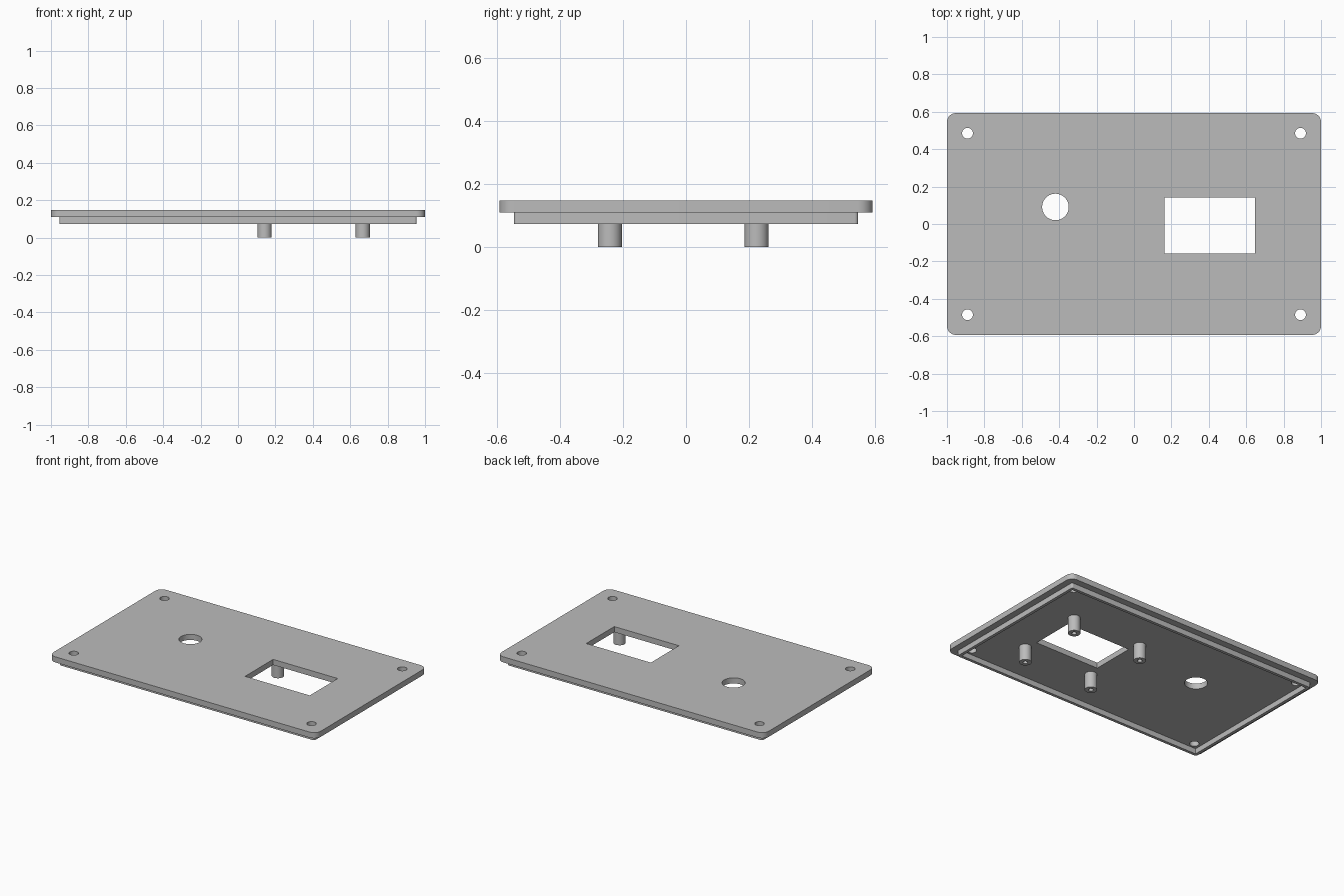
import bpy, bmesh
from math import cos, sin, pi

cube = bpy.data.objects.get("Cube")
if cube:
    bpy.data.objects.remove(cube, do_unlink=True)

grey = bpy.data.materials.new("plain grey")
grey.use_nodes = True
colour = (0.5, 0.5, 0.5, 1)
grey.diffuse_color = colour
grey.node_tree.nodes["Principled BSDF"].inputs["Base Color"].default_value = colour


def circle(x, y, r, n=40):
    return [(x + r * cos(2 * pi * i / n), y + r * sin(2 * pi * i / n)) for i in range(n)]


def rectangle(x0, x1, y0, y1):
    return [(x0, y0), (x1, y0), (x1, y1), (x0, y1)]


def rounded(hx, hy, r, steps=8):
    """Centred rectangle outline with rounded corners."""
    pts = []
    for k, (sx, sy) in enumerate([(1, 1), (-1, 1), (-1, -1), (1, -1)]):
        for i in range(steps + 1):
            a = (k + i / steps) * pi / 2
            pts.append((sx * (hx - r) + r * cos(a), sy * (hy - r) + r * sin(a)))
    return pts


def extrude(name, outlines, z0, z1):
    """Solid from a flat outline; the outlines after the first are holes."""
    curve = bpy.data.curves.new(name, "CURVE")
    curve.dimensions = "2D"
    curve.fill_mode = "BOTH"
    curve.extrude = (z1 - z0) / 2
    for pts in outlines:
        spline = curve.splines.new("POLY")
        spline.points.add(len(pts) - 1)
        for p, (x, y) in zip(spline.points, pts):
            p.co = (x, y, 0, 1)
        spline.use_cyclic_u = True
    obj = bpy.data.objects.new(name, curve)
    bpy.context.collection.objects.link(obj)
    bpy.ops.object.select_all(action="DESELECT")
    obj.select_set(True)
    bpy.context.view_layer.objects.active = obj
    bpy.ops.object.convert(target="MESH")
    obj = bpy.context.view_layer.objects.active
    # Weld the caps to the walls and set the height
    bm = bmesh.new()
    bm.from_mesh(obj.data)
    bmesh.ops.remove_doubles(bm, verts=bm.verts, dist=0.0001)
    bmesh.ops.translate(bm, verts=bm.verts, vec=(0, 0, (z0 + z1) / 2))
    bmesh.ops.recalc_face_normals(bm, faces=bm.faces)
    bm.to_mesh(obj.data)
    bm.free()
    obj.data.materials.clear()
    obj.data.materials.append(grey)
    bpy.ops.object.shade_smooth_by_angle()
    return obj


Z_LIP, Z_UNDER, Z_TOP = 0.073, 0.109, 0.147

# Cover plate with screw holes, round opening and display window
holes = [circle(sx * 0.89, sy * 0.485, 0.029) for sx in (-1, 1) for sy in (-1, 1)]
holes.append(circle(-0.42, 0.091, 0.071, 64))
holes.append(rectangle(0.163, 0.647, -0.157, 0.143))
extrude("cover_plate", [rounded(1, 0.593, 0.048)] + holes, Z_UNDER, Z_TOP)

# Thin locating lip under the plate
extrude("locating_lip",
        [rounded(0.955, 0.547, 0.012), rectangle(-0.935, 0.935, -0.527, 0.527)],
        Z_LIP, Z_UNDER)

# Hollow standoffs around the window
for side, x in (("right", 0.142), ("left", 0.667)):
    for end, y in (("front", -0.242), ("back", 0.224)):
        extrude(f"standoff_{end}_{side}",
                [circle(x, y, 0.038), circle(x, y, 0.015, 24)], 0, Z_UNDER)
